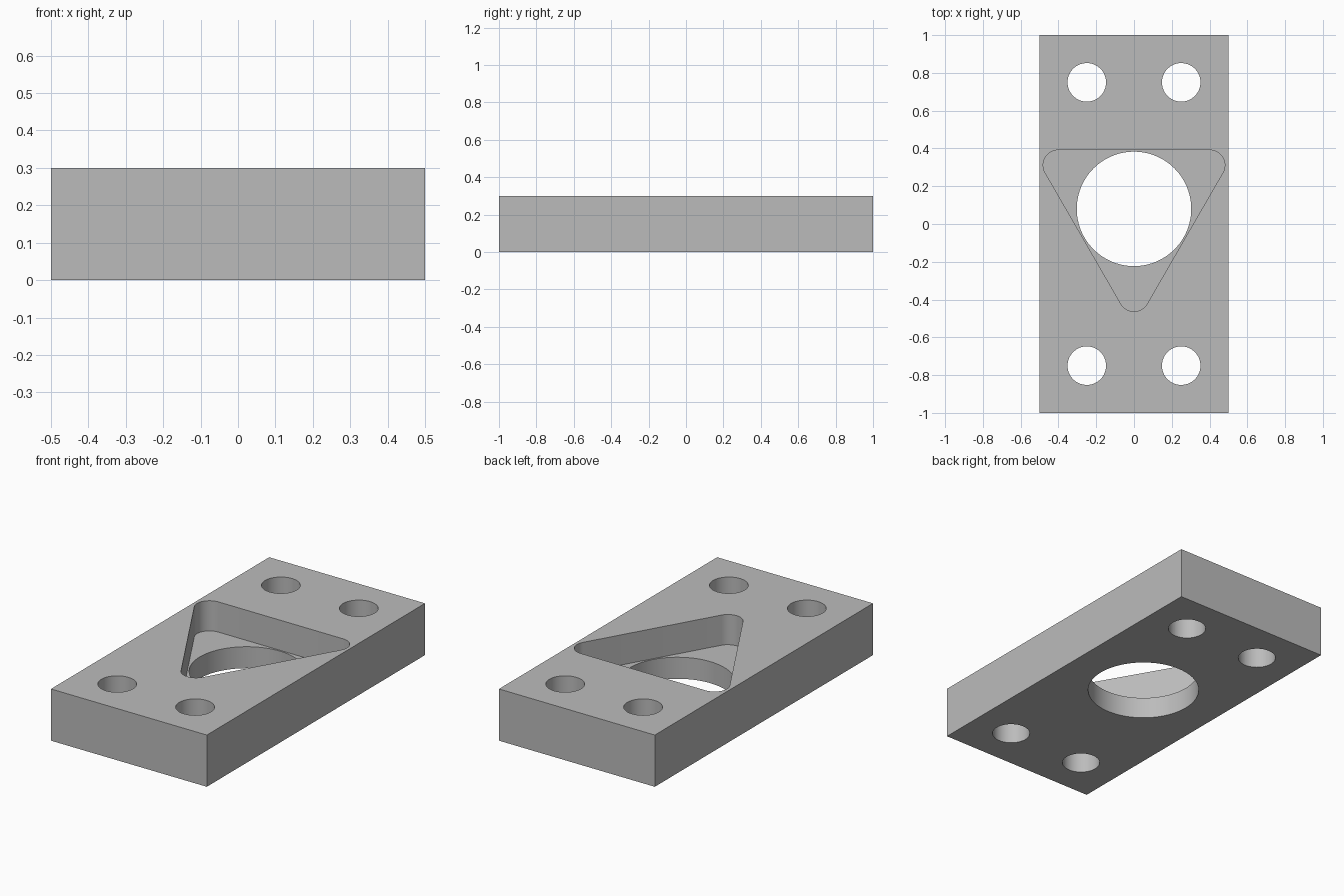
import bpy, bmesh, math

if "Cube" in bpy.data.objects:
    bpy.data.objects.remove(bpy.data.objects["Cube"])

WIDTH, LENGTH, HEIGHT = 1.0, 2.0, 0.3
POCKET_FLOOR = 0.125      # bottom of the triangular pocket
BORE_Y, BORE_R = 0.08, 0.303
CORNER_DIST, CORNER_R = 0.463, 0.08   # rounded triangle corners

grey = bpy.data.materials.new("plain grey")
grey.diffuse_color = (0.5, 0.5, 0.5, 1)
grey.use_nodes = True
grey.node_tree.nodes["Principled BSDF"].inputs["Base Color"].default_value = grey.diffuse_color


def arc(cx, cy, r, start, end, n):
    return [(cx + r * math.cos(start + (end - start) * i / n),
             cy + r * math.sin(start + (end - start) * i / n)) for i in range(n + 1)]


def circle(cx, cy, r, n):
    return arc(cx, cy, r, 0, math.tau, n)[:-1]


def prism(name, outline, z0, z1):
    """Closed solid from a counter-clockwise outline."""
    bm = bmesh.new()
    base = bm.faces.new([bm.verts.new((x, y, z0)) for x, y in outline])
    top = bmesh.ops.extrude_face_region(bm, geom=[base])["geom"]
    for v in top:
        if isinstance(v, bmesh.types.BMVert):
            v.co.z = z1
    bmesh.ops.recalc_face_normals(bm, faces=bm.faces)
    mesh = bpy.data.meshes.new(name)
    bm.to_mesh(mesh)
    bm.free()
    mesh.materials.append(grey)
    obj = bpy.data.objects.new(name, mesh)
    bpy.context.collection.objects.link(obj)
    return obj


# Plate body
w, l = WIDTH / 2, LENGTH / 2
plate = prism("mounting_plate", [(-w, -l), (w, -l), (w, l), (-w, l)], 0, HEIGHT)

# Rounded triangular pocket, one corner pointing to the front
triangle = []
for deg in (30, 150, 270):
    a = math.radians(deg)
    triangle += arc(CORNER_DIST * math.cos(a), BORE_Y + CORNER_DIST * math.sin(a),
                    CORNER_R, a - math.pi / 3, a + math.pi / 3, 16)
cutters = [prism("pocket_cutter", triangle, POCKET_FLOOR, HEIGHT + 0.1)]

# Central bore through the pocket floor
cutters.append(prism("bore_cutter", circle(0, BORE_Y, BORE_R, 96), -0.1, HEIGHT - 0.05))

# Four bolt holes
for sx in (-1, 1):
    for sy in (-1, 1):
        cutters.append(prism("bolt_hole_cutter", circle(sx * 0.25, sy * 0.75, 0.102, 64),
                             -0.1, HEIGHT + 0.1))

# Cut everything, then remove the cutters
bpy.ops.object.select_all(action='DESELECT')
bpy.context.view_layer.objects.active = plate
plate.select_set(True)
for cutter in cutters:
    cutter.hide_render = True
    mod = plate.modifiers.new(cutter.name, 'BOOLEAN')
    mod.operation = 'DIFFERENCE'
    mod.solver = 'EXACT'
    mod.object = cutter
    bpy.ops.object.modifier_apply(modifier=mod.name)
    bpy.data.objects.remove(cutter)

bpy.ops.object.shade_smooth_by_angle(angle=math.radians(30))
